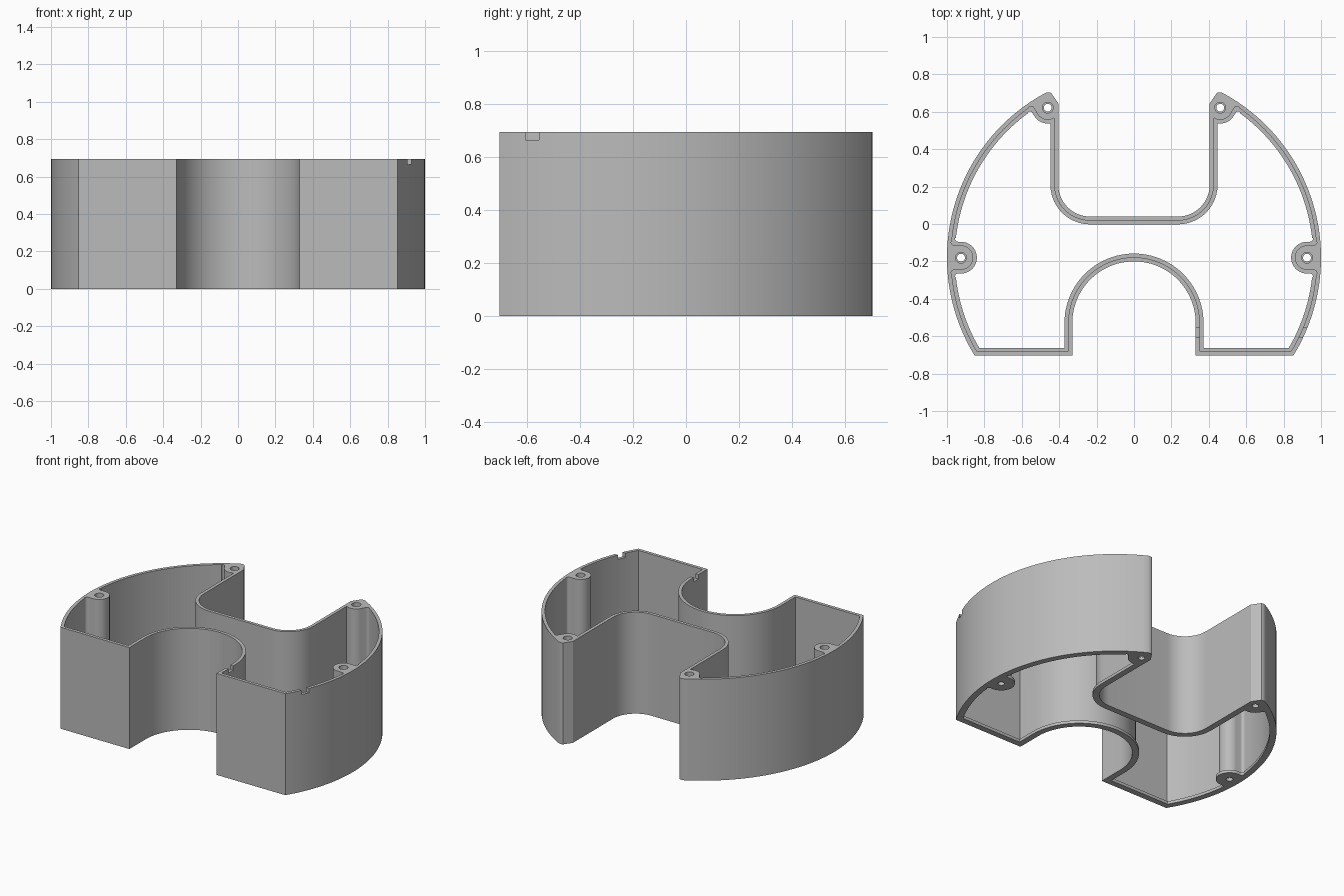
import bpy
import bmesh
from math import sin, cos, pi, radians, atan2, asin, sqrt, hypot
from mathutils import Vector

cube = bpy.data.objects.get("Cube")
if cube:
    bpy.data.objects.remove(cube, do_unlink=True)

HEIGHT, FLANGE = 0.695, 0.02
FRONT = -0.704
ARC_Y = -0.18            # centre of the round outer wall, radius 1
ARCH_R, ARCH_Y = 0.33, -0.53
SLOT_X, SLOT_Y, SLOT_R = 0.405, 0.04, 0.17
BOSS_R = 0.925           # distance of the screw posts from the arc centre
SIDE, CORNER = 0.0, atan2(0.80, 0.46)
FILLET = 0.018

grey = bpy.data.materials.new("plain grey")
grey.use_nodes = True
grey.diffuse_color = (0.5, 0.5, 0.5, 1)
grey.node_tree.nodes["Principled BSDF"].inputs["Base Color"].default_value = (0.5, 0.5, 0.5, 1)


def arc(cx, cy, r, a0, a1, n):
    return [(cx + r * cos(a0 + (a1 - a0) * i / n), cy + r * sin(a0 + (a1 - a0) * i / n))
            for i in range(n + 1)]


def mirrored(half):
    """Close a right-hand outline that starts and ends on the centre line."""
    return half + [(-x, y) for x, y in reversed(half[1:-1])]


def front_part(d):
    """Arch and front corner, moved inward by d."""
    return arc(0, ARCH_Y, ARCH_R + d, pi / 2, 0, 24) + [(ARCH_R + d, FRONT + d)]


def slot_part(d):
    """Rounded corner and floor of the rear slot, moved inward by d."""
    r = SLOT_R + d
    corner = arc(SLOT_X - SLOT_R, SLOT_Y + SLOT_R, r, 0, -pi / 2, 14)
    return corner + [(0, SLOT_Y - d)]


def post(direction, d):
    """Filleted outline of a screw post growing from the round wall."""
    b = 0.043 + d
    w = 1 - d - BOSS_R
    local = arc(w - FILLET, -b - FILLET, FILLET, 0, pi / 2, 5)
    local += arc(0, 0, b, -pi / 2, -3 * pi / 2, 20)
    local += arc(w - FILLET, b + FILLET, FILLET, -pi / 2, 0, 5)
    c, s = cos(direction), sin(direction)
    return [((BOSS_R + u) * c - t * s, ARC_Y + (BOSS_R + u) * s + t * c) for u, t in local]


def outer_outline():
    start = asin(FRONT - ARC_Y)
    tip = [(0.455, 0.704), (0.443, 0.701), (SLOT_X, 0.645)]
    return mirrored(front_part(0) + arc(0, ARC_Y, 1, start, radians(61.8), 48) + tip + slot_part(0))


def cavity_outline(d):
    r = 1 - d
    gap = (0.043 + d + FILLET + 0.004) / r
    start = asin((FRONT + d - ARC_Y) / r)
    half = front_part(d)
    half += arc(0, ARC_Y, r, start, SIDE - gap, 16)
    half += post(SIDE, d)
    half += arc(0, ARC_Y, r, SIDE + gap, CORNER - gap, 28)
    # the rear post runs into the slot wall
    px, py = BOSS_R * cos(CORNER), ARC_Y + BOSS_R * sin(CORNER)
    wall = SLOT_X + d
    for x, y in post(CORNER, d):
        if x <= wall + 0.003:
            break
        half.append((x, y))
    half.append((wall, py - sqrt((0.043 + d) ** 2 - (px - wall) ** 2)))
    return mirrored(half + slot_part(d))


def slab(name, loops, z0, z1):
    """Extrude nested outlines into a solid with openings."""
    curve = bpy.data.curves.new(name, 'CURVE')
    curve.dimensions = '2D'
    curve.fill_mode = 'BOTH'
    curve.extrude = (z1 - z0) / 2
    for loop in loops:
        spline = curve.splines.new('POLY')
        spline.points.add(len(loop) - 1)
        for point, (x, y) in zip(spline.points, loop):
            point.co = (x, y, 0, 1)
        spline.use_cyclic_u = True
    temp = bpy.data.objects.new(name + "_outline", curve)
    bpy.context.collection.objects.link(temp)
    bpy.context.view_layer.update()
    graph = bpy.context.evaluated_depsgraph_get()
    mesh = bpy.data.meshes.new_from_object(temp.evaluated_get(graph))
    bpy.data.objects.remove(temp, do_unlink=True)
    bm = bmesh.new()
    bm.from_mesh(mesh)
    bmesh.ops.translate(bm, verts=bm.verts, vec=Vector((0, 0, (z0 + z1) / 2)))
    bmesh.ops.remove_doubles(bm, verts=bm.verts, dist=0.0002)
    bmesh.ops.recalc_face_normals(bm, faces=bm.faces)
    bm.to_mesh(mesh)
    bm.free()
    mesh.materials.clear()
    mesh.materials.append(grey)
    obj = bpy.data.objects.new(name, mesh)
    bpy.context.collection.objects.link(obj)
    return obj


def screw_holes(r):
    return [arc(side * BOSS_R * cos(a), ARC_Y + BOSS_R * sin(a), r, 0, 2 * pi, 24)[:-1]
            for a in (SIDE, CORNER) for side in (1, -1)]


# Thin wall with screw posts, standing on a wider bottom flange
wall = slab("wall", [outer_outline(), cavity_outline(0.022)] + screw_holes(0.029), FLANGE, HEIGHT)
flange = slab("bottom_flange", [outer_outline(), cavity_outline(0.042)] + screw_holes(0.021), 0, FLANGE)

# Cable notch through the arch wall and the round wall on the left
bm = bmesh.new()
bmesh.ops.create_cube(bm, size=1)
bmesh.ops.scale(bm, verts=bm.verts, vec=(0.7, 0.05, 0.1))
bmesh.ops.translate(bm, verts=bm.verts, vec=(0.65, -0.58, 0.715))
cutter_mesh = bpy.data.meshes.new("notch_cutter")
bm.to_mesh(cutter_mesh)
bm.free()
cutter = bpy.data.objects.new("notch_cutter", cutter_mesh)
cutter.hide_render = True
bpy.context.collection.objects.link(cutter)
cut = wall.modifiers.new("notch", 'BOOLEAN')
cut.operation = 'DIFFERENCE'
cut.solver = 'EXACT'
cut.object = cutter
bpy.context.view_layer.update()
result = bpy.data.meshes.new_from_object(wall.evaluated_get(bpy.context.evaluated_depsgraph_get()))
wall.modifiers.clear()
wall.data = result
bpy.data.objects.remove(cutter, do_unlink=True)

# Smooth curves, sharp rims
bpy.ops.object.select_all(action='DESELECT')
for obj in (wall, flange):
    obj.select_set(True)
bpy.context.view_layer.objects.active = wall
bpy.ops.object.shade_smooth_by_angle(angle=radians(30))
